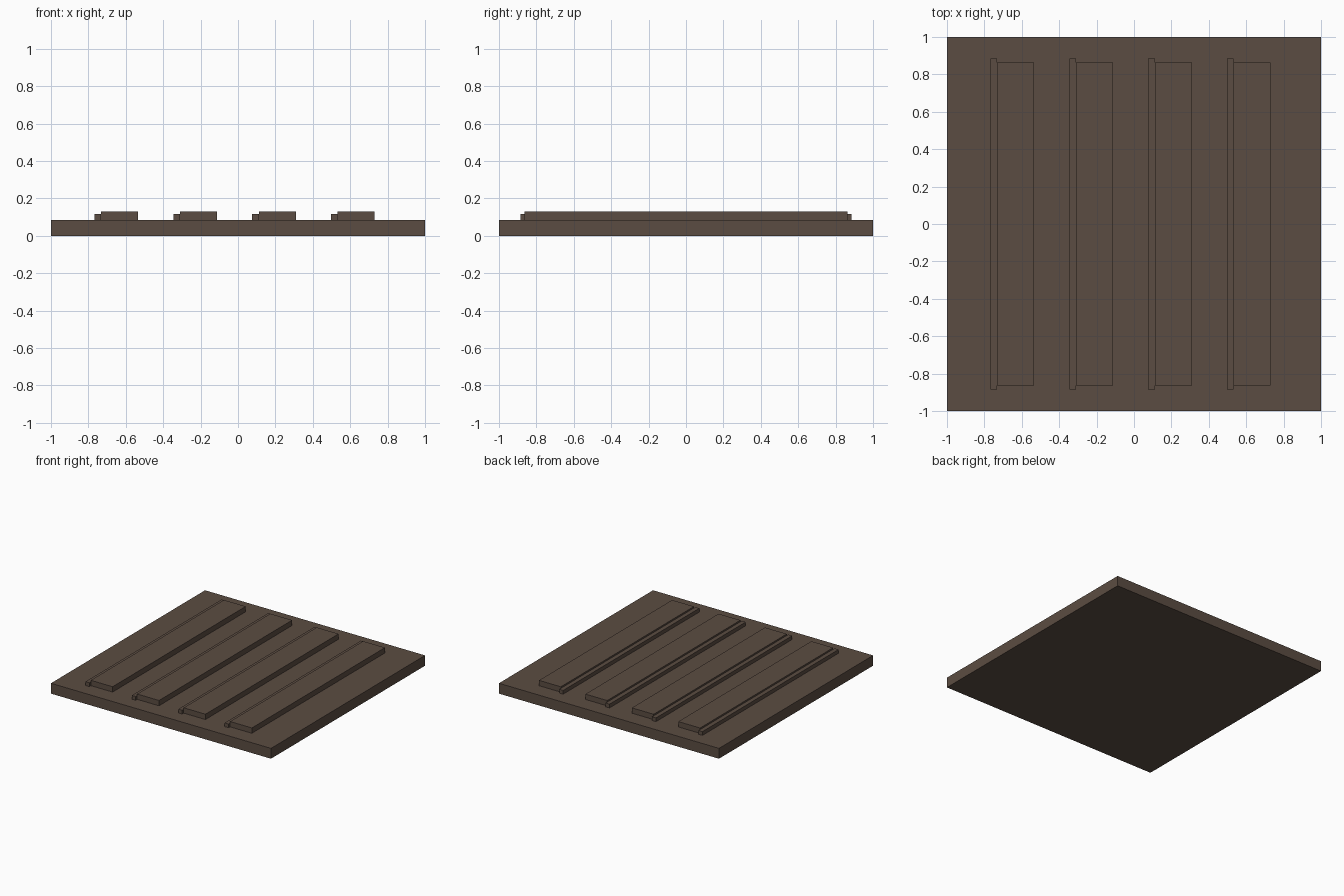
import bpy

cube = bpy.data.objects.get("Cube")
if cube:
    bpy.data.objects.remove(cube, do_unlink=True)

# Single dark brown colour
brown = bpy.data.materials.new("dark_brown")
brown.use_nodes = True
colour = (0.105, 0.073, 0.054, 1)
brown.diffuse_color = colour
brown.node_tree.nodes["Principled BSDF"].inputs["Base Color"].default_value = colour


def box(name, x0, x1, half_y, z0, z1):
    """Flat-faced block between the given limits, centred on y."""
    bpy.ops.mesh.primitive_cube_add(size=1, location=((x0 + x1) / 2, 0, (z0 + z1) / 2))
    obj = bpy.context.object
    obj.name = name
    obj.scale = (x1 - x0, 2 * half_y, z1 - z0)
    bpy.ops.object.transform_apply(location=False, rotation=False, scale=True)
    obj.data.materials.append(brown)
    return obj


BASE_TOP = 0.085
SPACING = 0.422
FIRST = -0.768
RIDGE_WIDTH = 0.035
PLANK_WIDTH = 0.198

# Square base slab
box("base_slab", -1, 1, 1, 0, BASE_TOP)

# Four raised planks, each with a longer, lower ridge along its right edge
for i in range(4):
    x = FIRST + i * SPACING
    seam = x + RIDGE_WIDTH
    box(f"ridge_{i + 1}", x, seam, 0.884, BASE_TOP, 0.116)
    box(f"plank_{i + 1}", seam, seam + PLANK_WIDTH, 0.864, BASE_TOP, 0.129)
